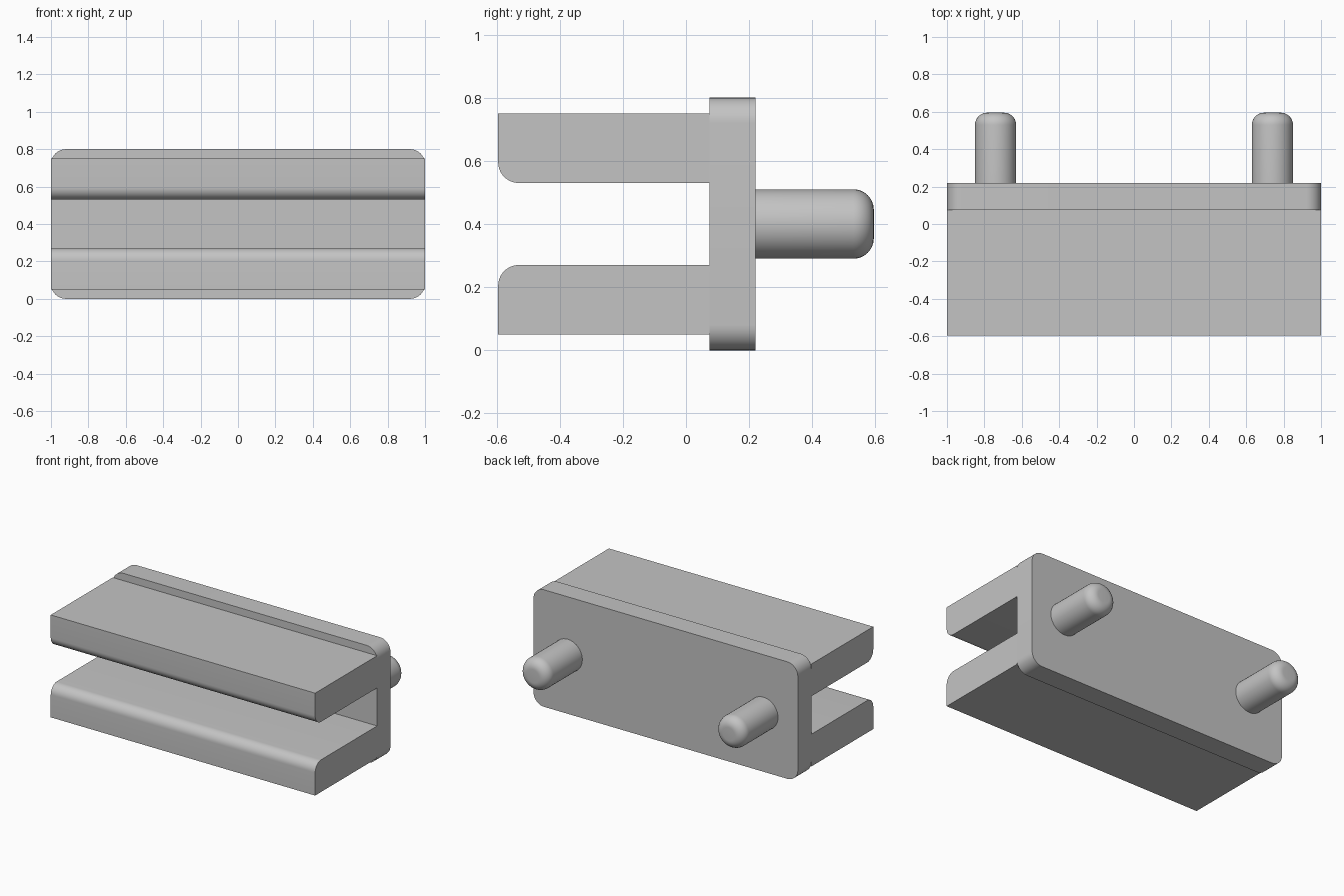
import bpy, bmesh
from math import sin, cos, pi
from mathutils import Vector

cube = bpy.data.objects.get("Cube")
if cube:
    bpy.data.objects.remove(cube, do_unlink=True)

grey = bpy.data.materials.new("plain_grey")
grey.use_nodes = True
GREY = (0.55, 0.55, 0.55, 1)
grey.diffuse_color = GREY
grey.node_tree.nodes["Principled BSDF"].inputs["Base Color"].default_value = GREY


def finish(name, bm):
    bmesh.ops.recalc_face_normals(bm, faces=bm.faces)
    mesh = bpy.data.meshes.new(name)
    bm.to_mesh(mesh)
    bm.free()
    mesh.materials.append(grey)
    obj = bpy.data.objects.new(name, mesh)
    bpy.context.collection.objects.link(obj)
    bpy.ops.object.select_all(action='DESELECT')
    obj.select_set(True)
    bpy.context.view_layer.objects.active = obj
    bpy.ops.object.shade_smooth_by_angle(angle=pi / 6)
    return obj


def arc(cx, cy, r, start, steps=10):
    """Quarter circle, counter-clockwise from the start angle."""
    angles = [start + pi / 2 * i / steps for i in range(steps + 1)]
    return [(cx + r * cos(a), cy + r * sin(a)) for a in angles]


def extrude(name, points, depth):
    bm = bmesh.new()
    face = bm.faces.new([bm.verts.new(p) for p in points])
    result = bmesh.ops.extrude_face_region(bm, geom=[face])
    verts = [v for v in result["geom"] if isinstance(v, bmesh.types.BMVert)]
    bmesh.ops.translate(bm, verts=verts, vec=depth)
    return finish(name, bm)


MID = 0.4
FRONT, PLATE_FRONT, PLATE_BACK, BACK = -0.595, 0.075, 0.22, 0.595

# Back plate with rounded corners
r = 0.08
outline = []
for i, (sx, sz) in enumerate([(1, 1), (-1, 1), (-1, -1), (1, -1)]):
    outline += arc(sx * (1 - r), MID + sz * (MID - r), r, i * pi / 2)
extrude("back_plate", [(x, PLATE_FRONT, z) for x, z in outline],
        Vector((0, PLATE_BACK - PLATE_FRONT, 0)))

# Two jaws, each with its inner front edge rounded
r, inner, outer = 0.065, 0.13, 0.35
for name, side in (("upper_jaw", 1), ("lower_jaw", -1)):
    section = [(PLATE_FRONT, inner), (PLATE_FRONT, outer), (FRONT, outer)]
    section += arc(FRONT + r, inner + r, r, pi)
    extrude(name, [(-1, y, MID + side * h) for y, h in section], Vector((2, 0, 0)))

# Two locating pins with rounded tips
radius, r = 0.11, 0.065
for name, x in (("left_pin", 0.74), ("right_pin", -0.74)):
    profile = [(radius, PLATE_BACK)] + arc(radius - r, BACK - r, r, 0) + [(0, BACK)]
    bm = bmesh.new()
    verts = [bm.verts.new((x + d, y, MID)) for d, y in profile]
    edges = [bm.edges.new(pair) for pair in zip(verts, verts[1:])]
    bmesh.ops.spin(bm, geom=verts + edges, cent=(x, 0, MID), axis=(0, 1, 0),
                   angle=2 * pi, steps=40)
    bmesh.ops.remove_doubles(bm, verts=bm.verts, dist=0.0005)
    finish(name, bm)
